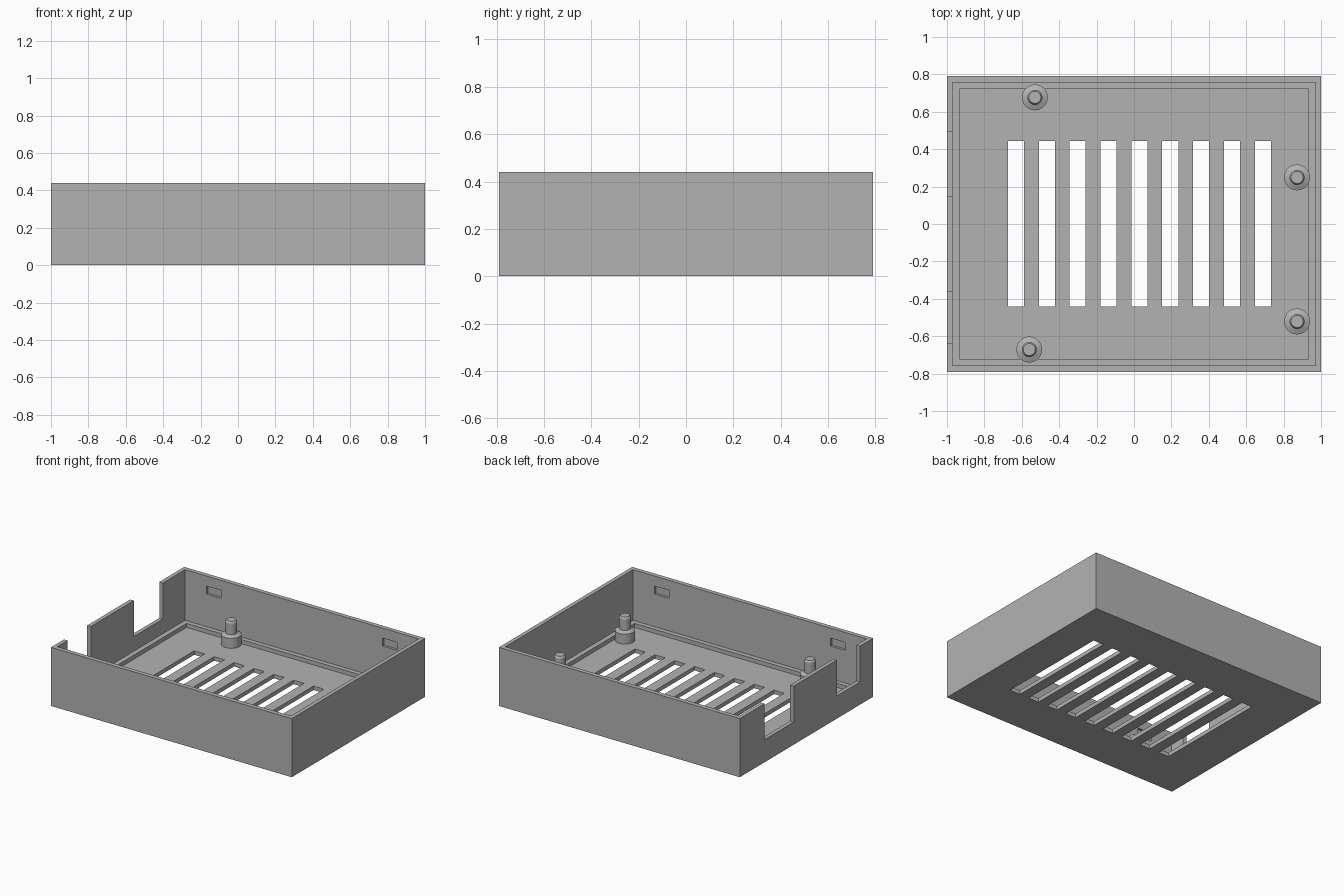
import bpy
import bmesh
from mathutils import Matrix, Vector
from math import radians, tau

default = bpy.data.objects.get("Cube")
if default:
    bpy.data.objects.remove(default, do_unlink=True)

grey = bpy.data.materials.new("matte grey")
grey.use_nodes = True
colour = (0.45, 0.45, 0.45, 1)
grey.diffuse_color = colour
grey.node_tree.nodes["Principled BSDF"].inputs["Base Color"].default_value = colour


def finish(name, bm):
    bmesh.ops.recalc_face_normals(bm, faces=bm.faces)
    mesh = bpy.data.meshes.new(name)
    bm.to_mesh(mesh)
    bm.free()
    mesh.materials.append(grey)
    obj = bpy.data.objects.new(name, mesh)
    bpy.context.collection.objects.link(obj)
    return obj


def select(obj):
    bpy.ops.object.select_all(action='DESELECT')
    obj.select_set(True)
    bpy.context.view_layer.objects.active = obj


def boxes(name, bounds):
    """One mesh made of separate boxes, each given by two corners."""
    bm = bmesh.new()
    for low, high in bounds:
        low, high = Vector(low), Vector(high)
        bmesh.ops.create_cube(bm, size=1, matrix=Matrix.Translation((low + high) / 2)
                              @ Matrix.Diagonal((*(high - low), 1)))
    return finish(name, bm)


def cut(target, name, bounds):
    cutter = boxes(name, bounds)
    cutter.hide_render = True
    mod = target.modifiers.new(name, 'BOOLEAN')
    mod.operation = 'DIFFERENCE'
    mod.solver = 'EXACT'
    mod.object = cutter
    select(target)
    bpy.ops.object.modifier_apply(modifier=name)
    bpy.data.objects.remove(cutter, do_unlink=True)


def lathe(name, profile, location):
    bm = bmesh.new()
    verts = [bm.verts.new((r, 0, z)) for r, z in profile]
    edges = [bm.edges.new(pair) for pair in zip(verts, verts[1:])]
    bmesh.ops.spin(bm, geom=verts + edges, cent=(0, 0, 0), axis=(0, 0, 1),
                   angle=tau, steps=40)
    bmesh.ops.remove_doubles(bm, verts=bm.verts, dist=0.0001)
    obj = finish(name, bm)
    obj.location = location
    select(obj)
    bpy.ops.object.shade_smooth_by_angle(angle=radians(30))


# Open tray: outer block, upper cavity, then the floor recess inside the ledge
HALF_Y, HEIGHT, FLOOR, LEDGE = 0.79, 0.44, 0.03, 0.06
tray = boxes("tray", [((-1, -HALF_Y, 0), (1, HALF_Y, HEIGHT))])
cut(tray, "upper_cavity", [((-0.97, -0.757, LEDGE), (0.97, 0.757, 1))])
cut(tray, "floor_recess", [((-0.933, -0.722, FLOOR), (0.933, 0.722, 0.2))])

# Ventilation slots through the floor
starts = [-0.674 + 0.165 * i for i in range(9)]
cut(tray, "vent_slots", [((x, -0.44, -0.1), (x + 0.086, 0.444, 0.1)) for x in starts])

# Connector notches in the side wall
cut(tray, "side_notches", [((-1.1, a, 0.17), (-0.95, b, 1))
                           for a, b in [(0.15, 0.495), (-0.635, -0.36)]])

# Shallow snap pockets on the inside of the long walls
cut(tray, "snap_pockets", [((x - 0.06, min(s * 0.7, s * 0.775), 0.305),
                            (x + 0.06, max(s * 0.7, s * 0.775), 0.365))
                           for x in (-0.73, 0.73) for s in (-1, 1)])

# Mounting posts: collar, sloped shoulder and chamfered pin
profile = [(0, -0.01), (0.069, -0.01), (0.069, 0.075), (0.04, 0.088),
           (0.04, 0.172), (0.032, 0.185), (0, 0.185)]
for label, x, y in [("back", -0.53, 0.677), ("front", -0.56, -0.671),
                    ("left_back", 0.872, 0.249), ("left_front", 0.872, -0.521)]:
    lathe(label + "_mounting_post", profile, (x, y, FLOOR))
